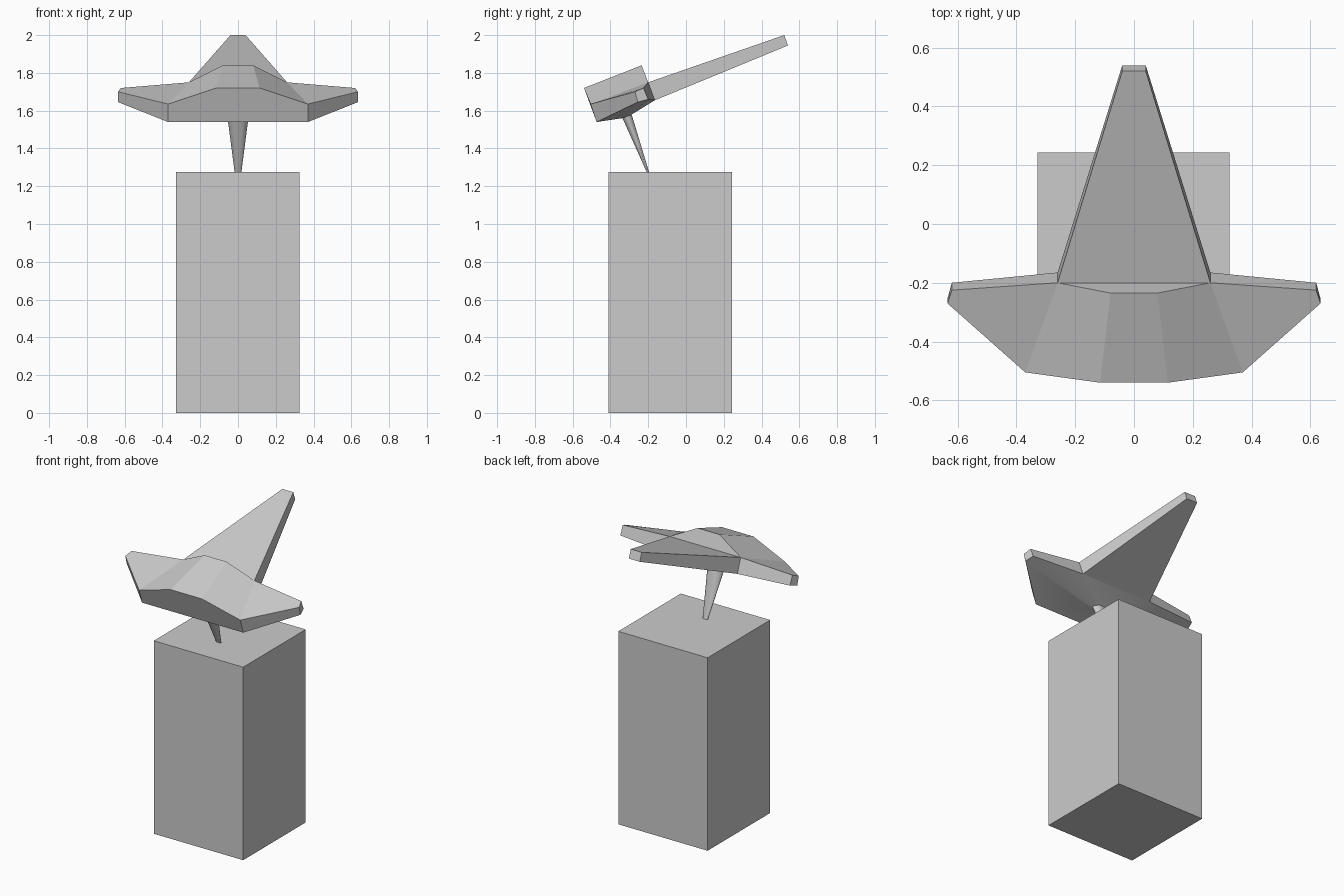
import bpy, bmesh
from math import sin, cos, radians

cube = bpy.data.objects.get("Cube")
if cube:
    bpy.data.objects.remove(cube, do_unlink=True)

GREY = 0.6
mat = bpy.data.materials.new("light_grey")
mat.use_nodes = True
mat.diffuse_color = (GREY, GREY, GREY, 1)
mat.node_tree.nodes["Principled BSDF"].inputs["Base Color"].default_value = (GREY, GREY, GREY, 1)


def finish(name, bm):
    """Turn a bmesh into a named object with the shared material."""
    bmesh.ops.recalc_face_normals(bm, faces=bm.faces)
    mesh = bpy.data.meshes.new(name)
    bm.to_mesh(mesh)
    bm.free()
    mesh.materials.append(mat)
    obj = bpy.data.objects.new(name, mesh)
    bpy.context.collection.objects.link(obj)
    return obj


# Angles of the eight stem sides, each facing one corner of the wing outline
ANGLES = [radians(a) for a in (-60, -15, 15, 60, 120, 165, 195, 240)]


def stem_ring(bm, rx, ry, y, z, slope):
    return [bm.verts.new((rx * cos(a), y + ry * sin(a), z + slope * ry * sin(a)))
            for a in ANGLES]


def skin(bm, lower, upper):
    n = len(lower)
    return [bm.faces.new((lower[i], lower[(i + 1) % n], upper[(i + 1) % n], upper[i]))
            for i in range(n)]


# Pedestal: plain box
bm = bmesh.new()
bmesh.ops.create_cube(bm, size=1)
for v in bm.verts:
    v.co = (v.co.x * 0.653 - 0.002, v.co.y * 0.653 - 0.083, (v.co.z + 0.5) * 1.275)
finish("pedestal", bm)

# Bird body: wings and tail as one faceted shell, corners given for the +x side
TOP = {
    "nose": (0.115, -0.54, 1.72),
    "shoulder": (0.37, -0.505, 1.635),
    "tip_front": (0.635, -0.27, 1.70),
    "tip_back": (0.62, -0.225, 1.72),
    "root": (0.26, -0.20, 1.75),
    "hump": (0.08, -0.235, 1.84),
    "tail": (0.04, 0.52, 2.0),
}
BOTTOM = {
    "shoulder": (0.37, -0.473, 1.54),
    "tip_front": (0.635, -0.255, 1.645),
    "tip_back": (0.62, -0.20, 1.66),
    "root": (0.26, -0.165, 1.655),
    "tail": (0.04, 0.54, 1.945),
}

bm = bmesh.new()


def both_sides(points):
    """Make vertices for each corner on both sides, keyed by (side, name)."""
    return {(s, k): bm.verts.new((s * x, y, z))
            for s in (1, -1) for k, (x, y, z) in points.items()}


t, b = both_sides(TOP), both_sides(BOTTOM)

for s in (1, -1):
    # upper wing facets
    bm.faces.new([t[s, k] for k in ("nose", "shoulder", "root", "hump")])
    bm.faces.new([t[s, k] for k in ("shoulder", "tip_front", "tip_back", "root")])
    # wing rim and tail side
    rim = ("shoulder", "tip_front", "tip_back", "root", "tail")
    for k, m in zip(rim, rim[1:]):
        bm.faces.new((t[s, k], t[s, m], b[s, m], b[s, k]))


def span(first, second):
    """Face joining two corners with their mirrored twins."""
    bm.faces.new((first[0][1, first[1]], second[0][1, second[1]],
                  second[0][-1, second[1]], first[0][-1, first[1]]))


span((t, "nose"), (t, "hump"))        # crest
span((t, "hump"), (t, "root"))        # back of crest
span((t, "root"), (t, "tail"))        # tail top
span((t, "tail"), (b, "tail"))        # tail end
span((b, "tail"), (b, "root"))        # tail underside
bm.faces.new((t[1, "nose"], t[1, "shoulder"], b[1, "shoulder"],
              b[-1, "shoulder"], t[-1, "shoulder"], t[-1, "nose"]))

# Underside fans down to the top of the stem
rim = ("shoulder", "tip_front", "tip_back", "root")
outline = [b[1, k] for k in rim] + [b[-1, k] for k in reversed(rim)]
neck = stem_ring(bm, 0.058, 0.028, -0.312, 1.57, 0.4)
for f in skin(bm, neck, outline):
    f.smooth = True

# Stem tapers to a small foot on the pedestal
foot = stem_ring(bm, 0.018, 0.007, -0.2, 1.27, 0)
for f in skin(bm, foot, neck):
    f.smooth = True
bm.faces.new(foot)
for i, v in enumerate(neck):
    bm.edges.get((v, neck[(i + 1) % len(neck)])).smooth = False
finish("balancing_bird", bm)
